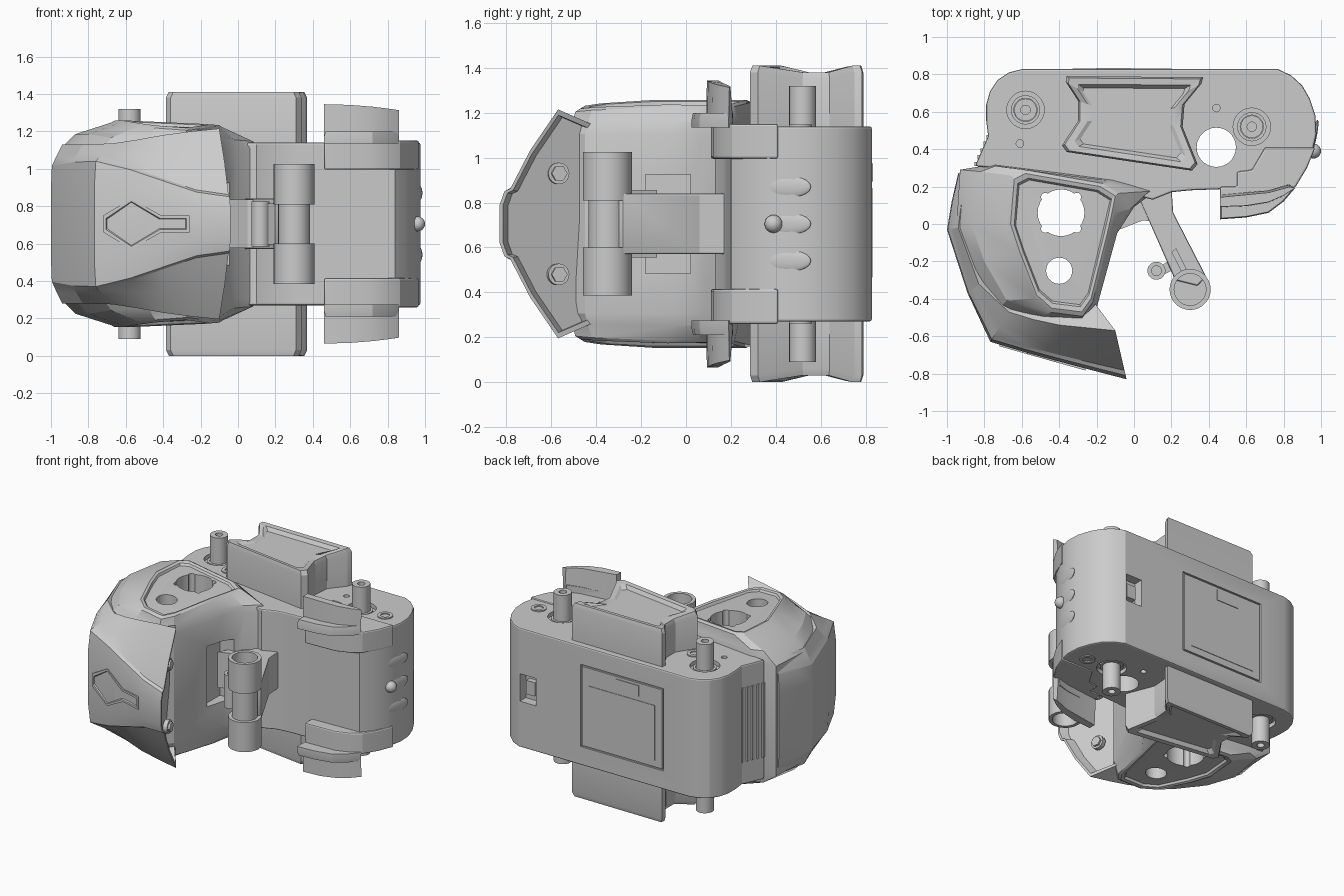
import bpy, bmesh
from math import sin, cos, pi, radians
from mathutils import Vector

if "Cube" in bpy.data.objects:
    bpy.data.objects.remove(bpy.data.objects["Cube"])

MID = 0.705   # every part is modelled around this mirror plane


def bake(o):
    dg = bpy.context.evaluated_depsgraph_get()
    me = bpy.data.meshes.new_from_object(o.evaluated_get(dg))
    o.modifiers.clear()
    o.data = me


def loft(name, rings, mirror=False, bevel=0):
    bm = bmesh.new()
    vs = [[bm.verts.new(p) for p in r] for r in rings]
    n = len(vs[0])
    for a, b in zip(vs, vs[1:]):
        for i in range(n):
            j = (i + 1) % n
            bm.faces.new((a[i], a[j], b[j], b[i]))
    bm.faces.new(vs[0])
    bm.faces.new(vs[-1])
    bmesh.ops.recalc_face_normals(bm, faces=bm.faces)
    me = bpy.data.meshes.new(name)
    bm.to_mesh(me)
    bm.free()
    o = bpy.data.objects.new(name, me)
    bpy.context.collection.objects.link(o)
    o.location.z = MID
    if bevel:
        m = o.modifiers.new("bevel", 'BEVEL')
        m.width, m.segments, m.limit_method, m.angle_limit = bevel, 2, 'ANGLE', radians(50)
    if mirror:
        m = o.modifiers.new("mirror", 'MIRROR')
        m.use_axis = (False, False, True)
    bake(o)
    return o


def at(pts, z):
    return [(x, y, z) for x, y in pts]


def prism(name, pts, z0, z1, **k):
    return loft(name, [at(pts, z0), at(pts, z1)], **k)


def box(name, x0, x1, y0, y1, z0, z1, **k):
    return prism(name, [(x0, y0), (x1, y0), (x1, y1), (x0, y1)], z0, z1, **k)


def circle(x, y, r, n=28):
    return [(x + r * cos(2 * pi * i / n), y + r * sin(2 * pi * i / n)) for i in range(n)]


def rod(name, x, y, r, z0, z1, **k):
    return prism(name, circle(x, y, r), z0, z1, **k)


def tube(name, x, y, r, ri, z0, z1, depth):
    a, b = circle(x, y, r), circle(x, y, ri)
    return loft(name, [at(a, z0), at(a, z1), at(b, z1), at(b, z1 - depth)], mirror=True)


def scaled(pts, s, c):
    return [(c[0] + (x - c[0]) * s, c[1] + (y - c[1]) * s) for x, y in pts]


def cut(o, *cutters):
    for c in cutters:
        c.hide_render = True
        m = o.modifiers.new("cut", 'BOOLEAN')
        m.operation, m.solver, m.object = 'DIFFERENCE', 'EXACT', c
        bake(o)
        bpy.data.objects.remove(c)


# main housing with rounded ends
body_pts = [(-.60, .828), (.77, .828), (.84, .795), (.9, .74), (.94, .67), (.97, .58), (.975, .48),
            (.95, .37), (.90, .27), (.84, .2), (.3, .18), (.2, .17), (.1, .13), (-.1, .18), (-.75, .3),
            (-.85, .31), (-.78, .47), (-.79, .55), (-.79, .64), (-.77, .71), (-.73, .77), (-.67, .81)]
body = prism("main_housing", body_pts, -.435, .435, bevel=.01)
pins = [(-.58, .61), (.63, .52)]
cut(body, rod("c", .44, .41, .105, -1, 1), rod("c", .78, .37, .025, -1, 1),
    box("c", -.40, .27, .815, .9, -.30, .30), box("c", .63, .76, .76, .9, -.1, .1))
for x, y in pins:
    cut(body, rod("c", x, y, .1, .405, .6, mirror=True))
for x, y in [(.44, .62), (-.61, .43)]:
    cut(body, rod("c", x, y, .02, .40, .6, mirror=True))

# posts and screw wells on both sides
for x, y in pins:
    tube("post", x, y, .06, .025, .38, .615, .12)
    tube("post_collar", x, y, .078, .062, .38, .425, .02)
for x, y in [(-.42, .5), (.83, .51)]:
    tube("screw_well", x, y, .052, .03, .40, .443, .05)

# back cover with raised label panel and catch, and connector port
box("battery_cover", -.388, .258, .80, .828, -.288, .288)
box("cover_label_panel", -.33, .2, .82, .832, -.24, .16)
box("cover_catch", -.2, -.02, .82, .833, .19, .27)
box("port_connector", .66, .73, .75, .80, -.05, .05)

# side pads: waisted outline, chamfered rim, shallow stepped top
pad = [(-.36, .79), (.37, .785), (.36, .75), (.27, .64), (.26, .52), (.34, .32), (.31, .285),
       (-.36, .385), (-.385, .42), (-.30, .55), (-.30, .66), (-.365, .76)]
low = (3, 4, 9, 10)
pc = (-.01, .55)


def pad_ring(s, z, dip):
    return [(x, y, z - (dip if i in low else 0)) for i, (x, y) in enumerate(scaled(pad, s, pc))]


loft("side_pad", [pad_ring(1, .41, 0), pad_ring(1, .675, .03), pad_ring(.96, .705, .03),
                  pad_ring(.82, .70, .025), pad_ring(.74, .675, 0), pad_ring(.62, .675, 0)], mirror=True)

# head block with stepped side faces that fall away at the front and right
outer = [(-.93, .29), (-.75, .32), (-.1, .24), (.12, .18), (0, .09), (-.09, -.05), (-.2, -.45),
         (-.28, -.54), (-.5, -.51), (-.72, -.45), (-.86, -.25), (-.95, -.02)]
step = [(-.82, .28), (-.74, .31), (-.12, .23), (.08, .175), (-.02, .08), (-.11, -.06), (-.21, -.44),
        (-.28, -.51), (-.48, -.49), (-.68, -.41), (-.80, -.2), (-.87, 0)]
plate = [(-.64, .24), (-.58, .27), (-.18, .20), (-.1, .15), (-.12, .05), (-.15, -.08), (-.23, -.40),
         (-.28, -.47), (-.44, -.45), (-.52, -.38), (-.61, -.15), (-.66, 0)]
hc = (-.38, -.08)


def head_ring(pts, z):
    return [(x, y, z - .15 * max(0, -.28 - y) - .08 * max(0, x + .4)) for x, y in pts]


half = [head_ring(scaled(plate, .9, hc), .53), head_ring(scaled(plate, .93, hc), .545),
        head_ring(plate, .552), head_ring(scaled(plate, 1.06, hc), .542), head_ring(step, .48), at(outer, .40)]
head = loft("head_block", half + [[(x, y, -z) for x, y, z in r] for r in reversed(half)])
cut(head, box("c", -.16, .1, -.18, .02, -.22, .22), rod("c", -.39, .06, .125, -1, 1),
    rod("c", -.4, -.25, .07, -1, 1))
for k in range(4):
    a = pi / 4 + k * pi / 2
    cut(head, rod("c", -.39 + .12 * cos(a), .06 + .12 * sin(a), .022, -1, 1))

# vertical cooling ribs behind the head
for i in range(5):
    x, y = -.777 - .016 * i, .465 - .036 * i
    box("cooling_rib", x - .012, x + .05, y - .011, y + .011, -.27, .27)

# pointed face shield: center line, band half height, edge, edge half height, inner point
stations = [((-.94, .27), .33, (-.90, .29), .41, (-.85, .24)),
            ((-.975, .12), .32, (-.92, .13), .42, (-.85, .12)),
            ((-1.0, -.03), .31, (-.94, -.02), .425, (-.85, 0)),
            ((-.89, -.37), .33, (-.83, -.32), .425, (-.72, -.28)),
            ((-.768, -.63), .335, (-.67, -.47), .43, (-.6, -.4)),
            ((-.58, -.686), .29, (-.54, -.51), .45, (-.5, -.42)),
            ((-.4, -.735), .23, (-.4, -.54), .475, (-.4, -.44)),
            ((-.22, -.783), .17, (-.25, -.555), .495, (-.3, -.43)),
            ((-.04, -.83), .145, (-.10, -.57), .51, (-.22, -.41))]
rings = []
for c, hb, e, he, k in stations:
    c, e = Vector(c), Vector(e)
    side = [(c, hb * .6), (c.lerp(e, .08), hb), (c.lerp(e, .18), hb + .012),
            (c.lerp(e, .52), hb * .5 + he * .5), (e, he), (Vector(k), he - .07)]
    rings.append([(p.x, p.y, h) for p, h in reversed(side)] + [(p.x, p.y, -h) for p, h in side])
# slightly recessed inner plate at the open end of the shield
tip = rings[-1]
for s, dx in ((.95, -.003), (.93, -.06)):
    rings.append([(x + dx, -.56 + (y + .56) * s - .3 * dx, z * s) for x, y, z in tip])
loft("face_shield", rings)

# keyhole shaped raised frame on the shield
frame = [(-.72, -.045), (-.72, .045), (-.57, .135), (-.41, .045), (-.26, .045), (-.26, -.045),
         (-.41, -.045), (-.57, -.135)]


def on_shield(d, m):
    out = []
    for x, z in frame:
        px = x - m if x > -.3 else x + m * (1 if x < -.6 else (-.5 if x > -.5 else 0))
        pz = z - m * (1 if z > 0 else -1)
        out.append((px, -.63 - .282 * (px + .765) - d, pz))
    return out


loft("shield_inset", [on_shield(-.02, 0), on_shield(.011, 0), on_shield(.011, .015), on_shield(.003, .02)])

# hex bolts on the shield's inner plate
for s in (-1, 1):
    for name, n, r, d in (("bolt_washer", 20, .048, .03), ("hex_bolt", 6, .036, .06)):
        bpy.ops.mesh.primitive_cylinder_add(vertices=n, radius=r, depth=d,
                                            location=(-.17, -.57, MID + s * .225),
                                            rotation=(0, pi / 2, radians(14)))
        bpy.context.object.name = name

# trigger lever with roller and pivot eye
prism("trigger_arm", [(.03, .18), (.2, .2), (.21, .06), (.385, -.28), (.34, -.33), (.22, -.30), (.03, .13)],
      -.135, .135, bevel=.008)
prism("trigger_web", [(-.13, -.05), (.05, .02), (.16, 0), (.1, .14), (-.05, .1)], -.13, .13)
tube("trigger_roller", .3, -.35, .11, .085, .105, .32, .2)
rod("roller_core", .3, -.35, .085, -.12, .12)
tube("pivot_eye", .12, -.25, .048, .026, 0, .12, .11)
prism("pivot_link", [(.15, -.22), (.24, -.16), (.26, -.22), (.16, -.27)], -.11, .11)
prism("arm_rib", [(.2, -.15), (.225, -.13), (.28, -.24), (.255, -.26)], .12, .15, mirror=True)

# corner clips with lips and flared tabs
prism("corner_clip", [(.46, .11), (.7, .12), (.8, .155), (.865, .2), (.925, .3), (.97, .41), (.70, .41),
                      (.63, .29), (.55, .28), (.55, .2), (.46, .2)], .29, .446, mirror=True, bevel=.01)
lip = [(.46, .025), (.6, .035), (.72, .06), (.8, .12), (.86, .19), (.82, .21), (.72, .18), (.46, .15)]
loft("clip_lip", [at(lip, .43), at(lip, .465), at(scaled(lip, .96, (.65, .18)), .495)], mirror=True)
tab0 = [(.46, .09), (.6, .095), (.72, .115), (.8, .15), (.86, .19), (.83, .21), (.72, .18), (.46, .155)]
tab1 = [(x, y + (-.012 if i > 4 else .003), .64 - .2 * max(0, x - .46) ** 2)
        for i, (x, y) in enumerate(tab0)]
loft("clip_tab", [at(tab0, .45), tab1], mirror=True)

# grip bumps and round button on the right end
for z in (-.165, 0, .165):
    bpy.ops.mesh.primitive_uv_sphere_add(segments=20, ring_count=10, location=(.957, .45, MID + z))
    o = bpy.context.object
    o.name = "grip_bump"
    o.scale = (.016, .11, .05)
    o.rotation_euler = (0, 0, radians(-13))
bpy.ops.mesh.primitive_uv_sphere_add(segments=20, ring_count=12, radius=.04, location=(.96, .39, MID))
bpy.context.object.name = "end_button"

# shading
bpy.ops.object.select_all(action='SELECT')
bpy.context.view_layer.objects.active = body
bpy.ops.object.shade_smooth_by_angle(angle=radians(22))
